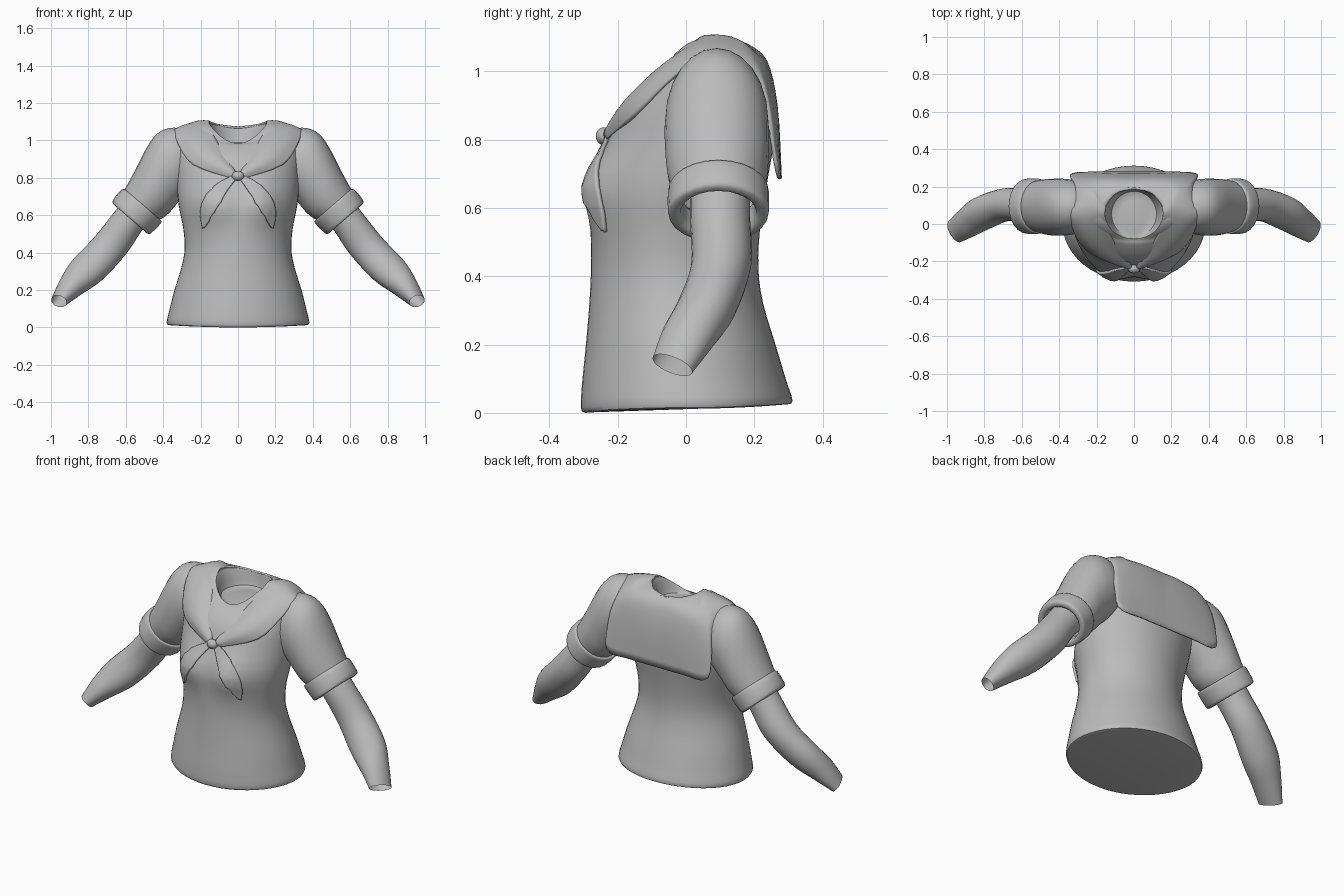
import bpy, bmesh, math
from mathutils import Vector

if "Cube" in bpy.data.objects:
    bpy.data.objects.remove(bpy.data.objects["Cube"])

mat = bpy.data.materials.new("plain_grey")
mat.diffuse_color = (0.5, 0.5, 0.5, 1)
mat.use_nodes = True
mat.node_tree.nodes["Principled BSDF"].inputs["Base Color"].default_value = mat.diffuse_color


def smooth_path(pts, steps):
    """Catmull-Rom points through a list of vectors."""
    out = []
    for i in range(len(pts) - 1):
        p0, p1, p2 = pts[max(i - 1, 0)], pts[i], pts[i + 1]
        p3 = pts[min(i + 2, len(pts) - 1)]
        for k in range(steps):
            t = k / steps
            out.append(0.5 * (2 * p1 + (p2 - p0) * t + (2 * p0 - 5 * p1 + 4 * p2 - p3) * t * t
                              + (3 * p1 - p0 - 3 * p2 + p3) * t ** 3))
    return out + [pts[-1].copy()]


def surface(name, rows, steps=4, closed=True, caps=(), mirror=True, angle=45, shape=None):
    """Skin rows of points; closed rows give a tube, open rows a sheet."""
    if not closed:
        rows = [smooth_path(r, steps) for r in rows]
    columns = [smooth_path(list(c), steps) for c in zip(*rows)]
    rows = list(zip(*columns))
    n = len(rows[0])
    bm = bmesh.new()
    grid = [[bm.verts.new(shape(p) if shape else p) for p in r] for r in rows]
    for a, b in zip(grid, grid[1:]):
        for j in range(n if closed else n - 1):
            k = (j + 1) % n
            bm.faces.new((a[j], a[k], b[k], b[j]))
    for c in caps:
        bm.faces.new(grid[c])
    bmesh.ops.recalc_face_normals(bm, faces=bm.faces)
    me = bpy.data.meshes.new(name)
    bm.to_mesh(me)
    bm.free()
    ob = bpy.data.objects.new(name, me)
    bpy.context.collection.objects.link(ob)
    me.materials.append(mat)
    bpy.context.view_layer.objects.active = ob
    ob.select_set(True)
    bpy.ops.object.shade_smooth_by_angle(angle=math.radians(angle))
    ob.select_set(False)
    if mirror:
        m = ob.modifiers.new("mirror", 'MIRROR')
        m.use_clip = True
    return ob


def body_ring(hw, yf, yb, zf, zs, zb, n=48):
    """Body section: half width, front/back y and front/side/back heights."""
    ring = []
    for i in range(n):
        c, s = math.cos(2 * math.pi * i / n), math.sin(2 * math.pi * i / n)
        z_end = zf if s < 0 else zb
        ring.append(Vector((hw * c, (yf + yb) / 2 + s * (yb - yf) / 2,
                            zs * c * c + z_end * s * s)))
    return ring


def limb_ring(top, bottom, y, ry, tilt=(0, 0), n=24):
    """Arm section from its top and bottom outline points in x, z."""
    a, b = Vector((top[0], y, top[1])), Vector((bottom[0], y, bottom[1]))
    mid, up, side = (a + b) / 2, (a - b) / 2, Vector((tilt[0], ry, tilt[1]))
    return [mid + up * math.cos(2 * math.pi * i / n) + side * math.sin(2 * math.pi * i / n)
            for i in range(n)]


def vecs(*pts):
    return [Vector(p) for p in pts]


def bust(p):
    p = p.copy()
    if p.y < 0:
        p.y -= 0.045 * math.exp(-((abs(p.x) - 0.13) ** 2 + (p.z - 0.66) ** 2) / 0.012)
    return p


# Blouse body, ending in a recessed neck panel
torso = surface("blouse_body", [body_ring(*r) for r in (
    (.365, -.295, .295, 0, .012, .025), (.382, -.308, .312, .015, .025, .035),
    (.365, -.303, .292, .1, .1, .1), (.34, -.293, .262, .2, .2, .2),
    (.303, -.283, .226, .32, .32, .32), (.285, -.278, .212, .42, .42, .42),
    (.293, -.276, .216, .53, .53, .53), (.318, -.268, .235, .66, .66, .66),
    (.33, -.225, .258, .8, .8, .8), (.335, -.185, .258, .9, .9, .9),
    (.33, -.115, .232, .97, 1.03, 1.0), (.25, -.09, .21, .982, 1.08, 1.05),
    (.155, -.08, .19, .985, 1.09, 1.07), (.12, -.07, .175, .98, .99, .99),
    (.05, -.01, .12, .985, .985, .985))],
    steps=3, caps=(0, -1), mirror=False, shape=bust)

# Short puffed sleeves
surface("sleeve", [limb_ring(*r) for r in (
    ((.25, 1.04), (.25, .74), .09, .12), ((.34, 1.068), (.31, .68), .09, .145),
    ((.42, 1.045), (.34, .645), .09, .152), ((.48, .975), (.365, .615), .09, .152),
    ((.55, .84), (.395, .59), .092, .148), ((.61, .73), (.43, .57), .095, .135))])

# Turned-up cuffs, hollow inside
surface("sleeve_cuff", [limb_ring(*r) for r in (
    ((.59, .72), (.43, .58), .095, .125), ((.603, .738), (.41, .57), .095, .143),
    ((.625, .735), (.415, .553), .095, .148), ((.665, .685), (.46, .508), .095, .148),
    ((.668, .662), (.48, .5), .095, .142), ((.645, .65), (.495, .52), .095, .112),
    ((.60, .69), (.45, .57), .095, .105))], steps=3)

# Forearms, open at the wrist
surface("forearm", [limb_ring(*r) for r in (
    ((.60, .70), (.45, .59), .1, .088), ((.665, .612), (.515, .515), .1, .088),
    ((.775, .475), (.60, .39), .103, .088), ((.885, .36), (.725, .255), .06, .085, (.02, -.01)),
    ((.945, .265), (.84, .175), .005, .072, (.025, -.02)),
    ((.99, .165), (.925, .115), -.04, .058, (.025, -.02)))])

# Sailor collar: square back flap running into front lapels
collar = surface("sailor_collar", [vecs(*r) for r in (
    ((0, .19, 1.075), (0, .235, 1.03), (0, .267, .9), (0, .28, .69)),
    ((.09, .17, 1.085), (.11, .235, 1.035), (.15, .267, .9), (.17, .28, .69)),
    ((.145, .11, 1.1), (.22, .215, 1.045), (.31, .25, .9), (.33, .272, .705)),
    ((.15, .08, 1.103), (.22, .15, 1.095), (.30, .2, 1.02), (.335, .22, .9)),
    ((.155, .04, 1.1), (.22, .055, 1.097), (.29, .07, 1.083), (.34, .08, 1.06)),
    ((.125, -.06, 1.02), (.2, -.07, 1.02), (.27, -.06, 1.01), (.325, -.035, .99)),
    ((.068, -.15, .925), (.12, -.18, .915), (.18, -.18, .90), (.24, -.155, .87)),
    ((.01, -.225, .83), (.015, -.24, .825), (.02, -.245, .81), (.025, -.24, .795)))],
    closed=False, angle=60)
collar.modifiers.new("thickness", 'SOLIDIFY').thickness = 0.01

# Scarf tails draped over the chest
tail = surface("scarf_tail", [vecs(*r) for r in (
    ((.005, -.25, .805), (.02, -.25, .815), (.035, -.25, .82)),
    ((.055, -.29, .74), (.09, -.29, .765), (.13, -.28, .775)),
    ((.105, -.31, .65), (.15, -.31, .675), (.19, -.27, .69)),
    ((.155, -.29, .58), (.18, -.29, .59), (.205, -.25, .60)),
    ((.185, -.26, .53), (.192, -.26, .528), (.2, -.25, .526)))], closed=False)
wrap = tail.modifiers.new("drape", 'SHRINKWRAP')
wrap.target, wrap.offset = torso, 0.012
wrap.wrap_method, wrap.wrap_mode = 'NEAREST_SURFACEPOINT', 'ABOVE_SURFACE'
tail.modifiers.new("thickness", 'SOLIDIFY').thickness = 0.014

# Scarf knot
bpy.ops.mesh.primitive_uv_sphere_add(segments=20, ring_count=12, radius=1,
                                     location=(0, -.24, .81), scale=(.032, .024, .026))
knot = bpy.context.object
knot.name = "scarf_knot"
knot.data.materials.append(mat)
bpy.ops.object.shade_smooth()
